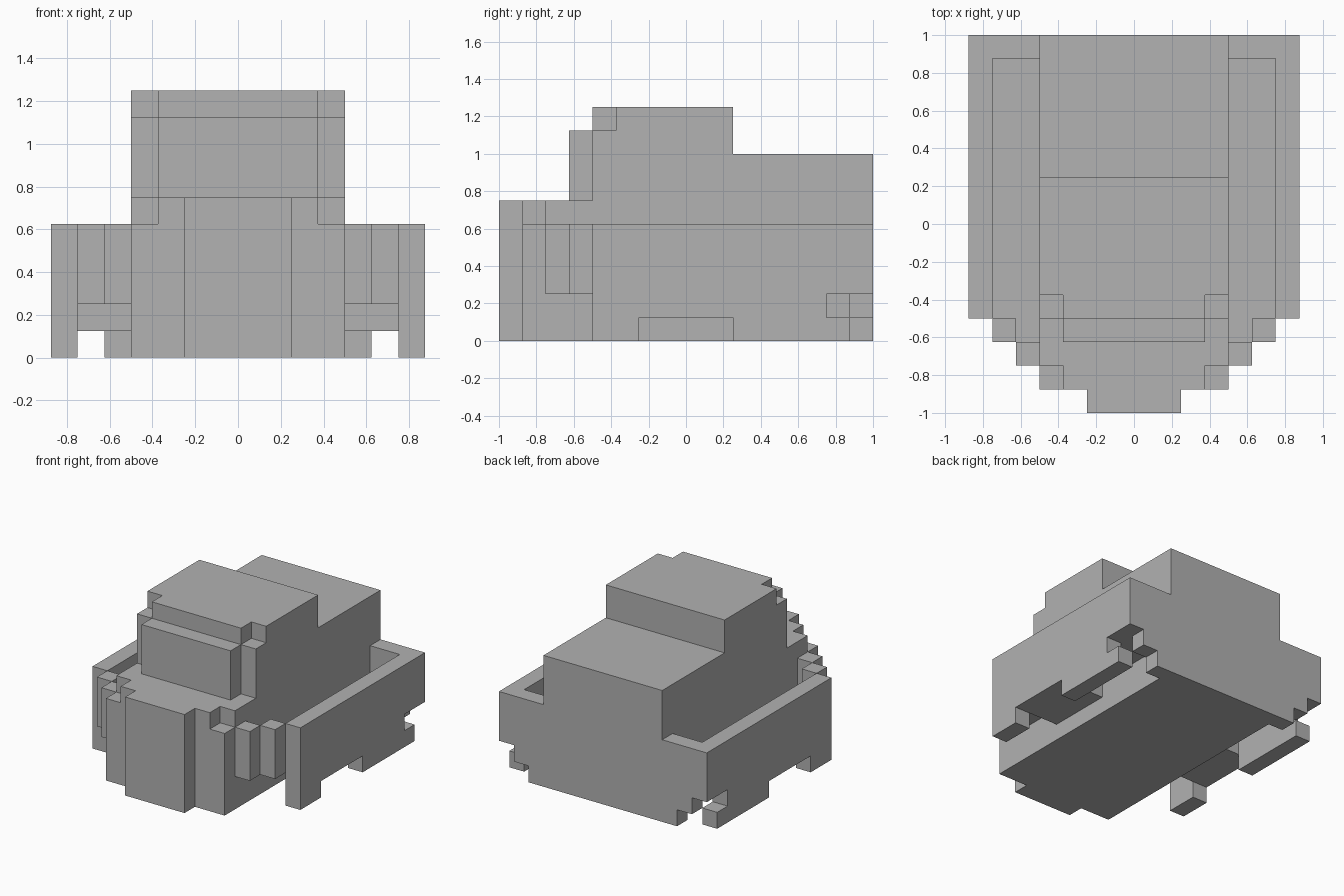
import bpy
import bmesh
from mathutils import Vector

cube = bpy.data.objects.get("Cube")
if cube:
    bpy.data.objects.remove(cube, do_unlink=True)

U = 0.125  # all outlines below are counted in blocks of this size

grey = bpy.data.materials.new("plain_grey")
colour = (0.445, 0.445, 0.445, 1)
grey.diffuse_color = colour
grey.use_nodes = True
grey.node_tree.nodes["Principled BSDF"].inputs["Base Color"].default_value = colour


def extrude(name, axis, outline, start, end, mirrored=False):
    """Extrude a flat outline along an axis; optionally mirror it across x = 0."""
    place = {"x": lambda a, b, d: (d, a, b),
             "y": lambda a, b, d: (a, d, b),
             "z": lambda a, b, d: (a, b, d)}[axis]
    bm = bmesh.new()
    face = bm.faces.new([bm.verts.new(Vector(place(a, b, start)) * U) for a, b in outline])
    grown = bmesh.ops.extrude_face_region(bm, geom=[face])
    shift = Vector(place(0, 0, end - start)) * U
    bmesh.ops.translate(bm, vec=shift,
                        verts=[v for v in grown["geom"] if isinstance(v, bmesh.types.BMVert)])
    bmesh.ops.recalc_face_normals(bm, faces=bm.faces)
    mesh = bpy.data.meshes.new(name)
    bm.to_mesh(mesh)
    bm.free()
    mesh.materials.append(grey)
    obj = bpy.data.objects.new(name, mesh)
    bpy.context.collection.objects.link(obj)
    if mirrored:
        obj.modifiers.new("Mirror", "MIRROR").use_mirror_merge = False
    return obj


def box(name, x, y, z, mirrored=False):
    outline = [(x[0], y[0]), (x[1], y[0]), (x[1], y[1]), (x[0], y[1])]
    return extrude(name, "z", outline, z[0], z[1], mirrored)


# Central body with its raised cab and rear deck, as a side profile
extrude("body", "x",
        [(-6, 0), (8, 0), (8, 8), (2, 8), (2, 9), (-4, 9), (-4, 6), (-6, 6)], -4, 4)

# Stepped front end
extrude("hood_front", "z",
        [(-3, -6), (-3, -7), (-2, -7), (-2, -8), (2, -8), (2, -7), (3, -7), (3, -6)], 0, 6)
box("hood_corner", (3, 4), (-7, -6), (0, 5), True)

# Cab roof with notched front corners, and the windscreen
extrude("roof", "z",
        [(-4, 2), (-4, -3), (-3, -3), (-3, -4), (3, -4), (3, -3), (4, -3), (4, 2)], 9, 10)
box("windscreen", (-3, 3), (-5, -4), (6, 9))

# Side walls with cut-outs along the lower edge
extrude("side_wall", "x",
        [(-4, 0), (-2, 0), (-2, 1), (2, 1), (2, 0), (7, 0), (7, 1), (6, 1),
         (6, 2), (7, 2), (7, 5), (-4, 5)], 6, 7, True)

# Stepped rear corners
extrude("rear_corner", "y",
        [(4, 0), (5, 0), (5, 1), (6, 1), (6, 2), (7, 2), (7, 5), (4, 5)], 7, 8, True)

# Fender posts stepping back to the side walls
box("inner_fender_post", (4, 5), (-6, -5), (2, 5), True)
box("outer_fender_post", (5, 6), (-5, -4), (2, 5), True)

# Floor of the side channels and the step block beneath it
extrude("channel_floor", "z",
        [(4, -5), (5, -5), (5, -4), (6, -4), (6, 7), (4, 7)], 2, 3, True)
box("side_step", (4, 6), (-2, 2), (1, 2), True)
